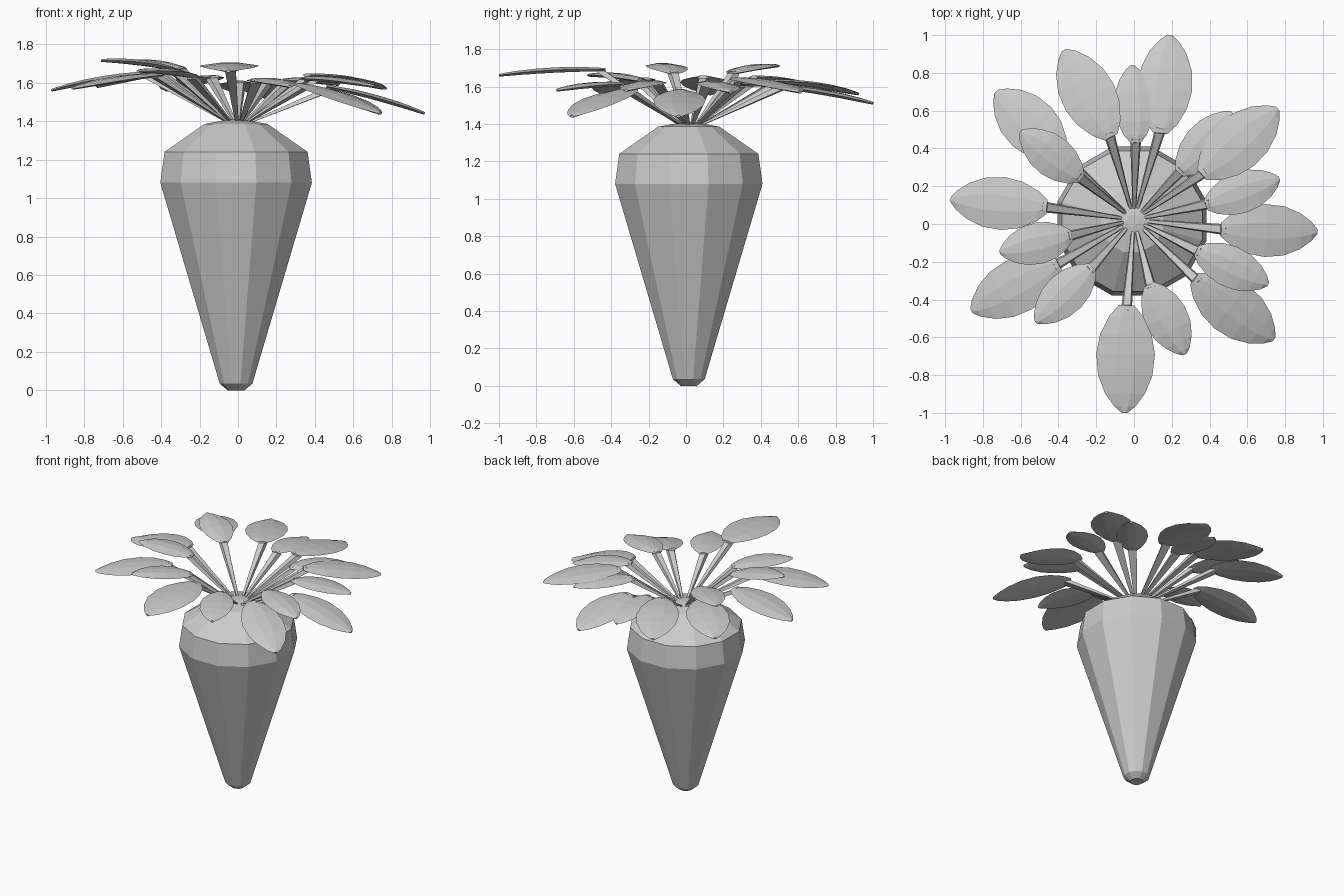
import bpy, math
from mathutils import Vector


def make_object(name, verts, faces, colour=None):
    mesh = bpy.data.meshes.new(name)
    mesh.from_pydata(verts, [], faces)
    mesh.update()
    obj = bpy.data.objects.new(name, mesh)
    bpy.context.collection.objects.link(obj)
    return obj


def loft(name, rings):
    # skin equal-sized rings and cap both ends
    n = len(rings[0])
    verts = [v for ring in rings for v in ring]
    faces = [(i * n + j, i * n + (j + 1) % n, (i + 1) * n + (j + 1) % n, (i + 1) * n + j)
             for i in range(len(rings) - 1) for j in range(n)]
    faces.append(tuple(reversed(range(n))))
    faces.append(tuple(range(len(verts) - n, len(verts))))
    return make_object(name, verts, faces)


# Root: 12-sided tapered body with domed crown
profile = [(0.045, 0.0), (0.088, 0.035), (0.408, 1.08), (0.385, 1.24),
           (0.17, 1.385), (0.03, 1.41)]
cx, cy = -0.01, 0.015
angles = [math.radians(15 + 30 * k) for k in range(12)]
loft("root", [[(cx + r * math.cos(a), cy + r * math.sin(a), z) for a in angles]
              for r, z in profile])

# Leaves: base x, y, z, tip x, y, z, width
leaves = [
    (0.14, 0.48, 1.60, 0.19, 1.00, 1.51, 0.29),
    (0.01, 0.43, 1.60, -0.01, 0.84, 1.55, 0.21),
    (-0.12, 0.46, 1.63, -0.37, 0.92, 1.56, 0.29),
    (-0.38, 0.36, 1.65, -0.73, 0.70, 1.58, 0.29),
    (-0.28, 0.24, 1.67, -0.60, 0.49, 1.71, 0.22),
    (-0.46, 0.09, 1.65, -0.97, 0.13, 1.56, 0.28),
    (-0.33, -0.06, 1.67, -0.71, -0.15, 1.715, 0.22),
    (-0.40, -0.21, 1.64, -0.86, -0.46, 1.57, 0.29),
    (-0.22, -0.23, 1.63, -0.52, -0.52, 1.66, 0.22),
    (-0.04, -0.43, 1.69, -0.05, -1.00, 1.66, 0.31),
    (0.08, -0.32, 1.61, 0.27, -0.69, 1.58, 0.23),
    (0.32, -0.29, 1.59, 0.74, -0.61, 1.44, 0.29),
    (0.33, -0.14, 1.62, 0.71, -0.32, 1.58, 0.22),
    (0.46, -0.03, 1.58, 0.97, -0.04, 1.44, 0.28),
    (0.38, 0.10, 1.62, 0.77, 0.24, 1.57, 0.22),
    (0.36, 0.26, 1.64, 0.76, 0.61, 1.57, 0.29),
    (0.24, 0.27, 1.61, 0.52, 0.59, 1.59, 0.22),
]
outline = [(0.0, 0.26), (0.1, 0.58), (0.27, 0.88), (0.45, 1.0),
           (0.65, 0.93), (0.82, 0.68), (0.94, 0.36), (1.0, 0.10)]


def frame(direction):
    side = Vector((0, 0, 1)).cross(direction).normalized()
    return side, direction.cross(side).normalized()


for i, (bx, by, bz, tx, ty, tz, width) in enumerate(leaves, 1):
    base, tip = Vector((bx, by, bz)), Vector((tx, ty, tz))
    # blade: thin lens section with a central rib strip
    side, up = frame((tip - base).normalized())
    rings = []
    for t, f in outline:
        c = base.lerp(tip, t) + up * 0.05 * t * (1 - t)
        w, h = width / 2 * f, 0.006 + 0.008 * f
        section = [(w, 0), (0.3 * w, h), (-0.3 * w, h),
                   (-w, 0), (-0.3 * w, -h), (0.3 * w, -h)]
        rings.append([c + side * x + up * y for x, y in section])
    loft(f"leaf_{i:02d}", rings)
    # stem: four-sided, widening from crown to blade
    out = Vector((bx, by, 0)).normalized()
    start = Vector((0, 0.02, 1.385)) + out * 0.04
    end = base + (tip - base) * 0.06
    side, up = frame((end - start).normalized())
    loft(f"stem_{i:02d}", [[c + side * r * x + up * r * 0.5 * y
                            for x, y in ((1, -1), (0.7, 1), (-0.7, 1), (-1, -1))]
                           for c, r in ((start, 0.008), (end, 0.03))])
